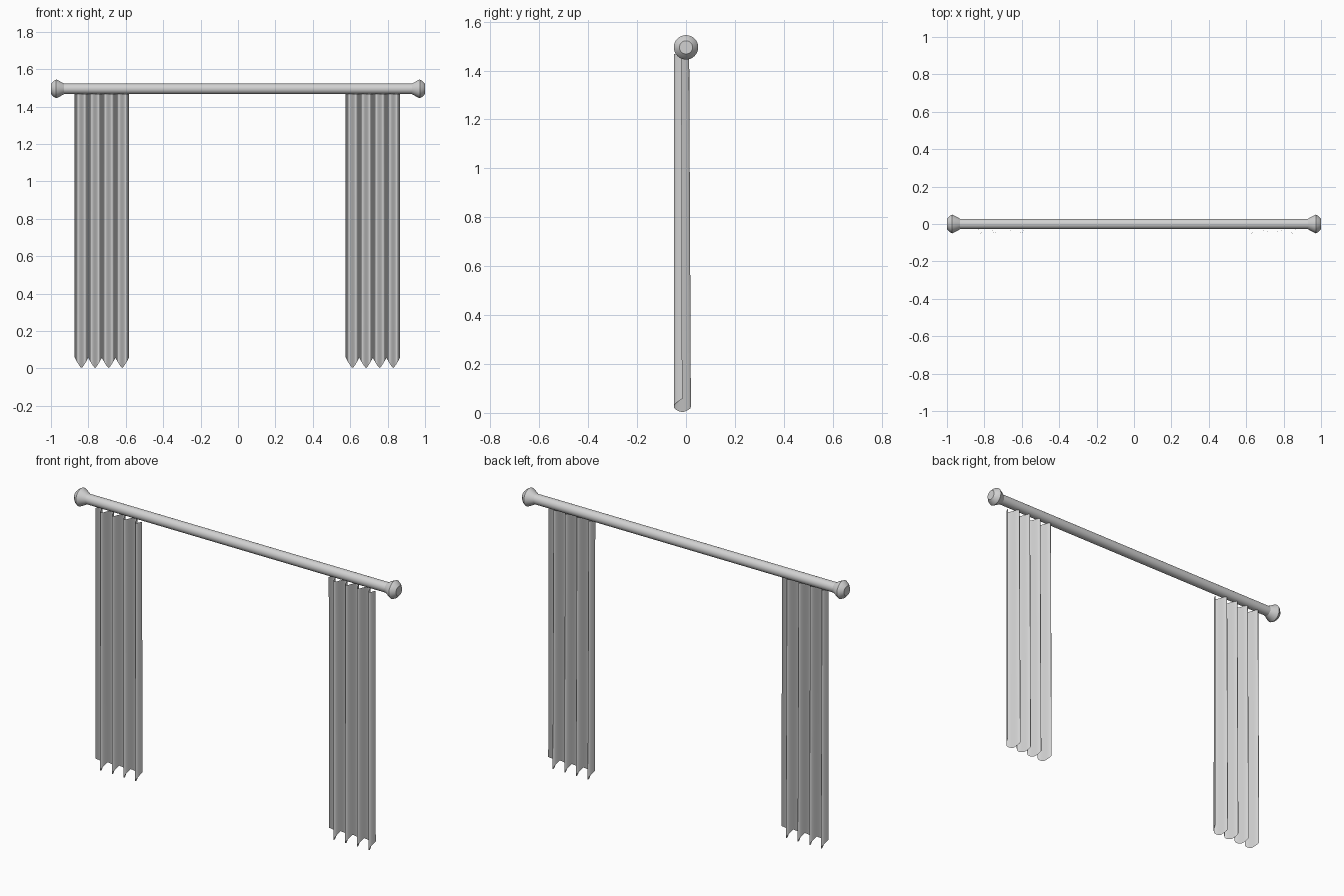
import bpy
import bmesh
import math
from mathutils import Vector

cube = bpy.data.objects.get("Cube")
if cube:
    bpy.data.objects.remove(cube)

grey = bpy.data.materials.new("light_grey")
grey.use_nodes = True
grey.diffuse_color = (0.64, 0.64, 0.64, 1)
grey.node_tree.nodes["Principled BSDF"].inputs["Base Color"].default_value = grey.diffuse_color

ROD_Z = 1.495
FOLDS, STEPS = 4, 16
PERIOD = 0.0725


def finish(bm, name, angle):
    mesh = bpy.data.meshes.new(name)
    bm.to_mesh(mesh)
    bm.free()
    obj = bpy.data.objects.new(name, mesh)
    bpy.context.collection.objects.link(obj)
    mesh.materials.append(grey)
    bpy.ops.object.select_all(action="DESELECT")
    obj.select_set(True)
    bpy.context.view_layer.objects.active = obj
    bpy.ops.object.shade_smooth_by_angle(angle=math.radians(angle))
    return obj


def lathe(name, profile):
    """Turn an (x, radius) profile about the rod's axis."""
    bm = bmesh.new()
    verts = [bm.verts.new((x, 0, ROD_Z + r)) for x, r in profile]
    edges = [bm.edges.new(pair) for pair in zip(verts, verts[1:])]
    bmesh.ops.spin(bm, geom=verts + edges, cent=Vector((0, 0, ROD_Z)),
                   axis=Vector((1, 0, 0)), angle=math.tau, steps=32)
    bmesh.ops.remove_doubles(bm, verts=bm.verts, dist=0.0001)
    bmesh.ops.recalc_face_normals(bm, faces=bm.faces)
    return finish(bm, name, 35)


def curtain(name, start_x):
    """Hang a pleated sheet whose hem dips once in every fold."""
    bm = bmesh.new()
    rows = ([], [])
    for i in range(FOLDS * STEPS + 1):
        u = i / STEPS
        wave = math.sin(math.tau * u)
        dip = abs(2 * (u % 1) - 1)
        x = start_x + u * PERIOD
        hem = 0.055 * dip ** 1.3
        rows[0].append(bm.verts.new((x, -0.015 + 0.035 * wave, hem + 0.003)))
        rows[1].append(bm.verts.new((x, -0.018 + 0.031 * wave, 1.467)))
    low, high = rows
    for i in range(FOLDS * STEPS):
        bm.faces.new((low[i], low[i + 1], high[i + 1], high[i]))
    return finish(bm, name, 60)


# Rod
lathe("curtain_rod", [(-0.95, 0.028), (0.95, 0.028)])

# Finials on both ends
for side, label in ((1, "left"), (-1, "right")):
    shape = [(1, 0), (1, 0.027), (0.985, 0.043), (0.972, 0.05),
             (0.96, 0.045), (0.93, 0.028)]
    lathe(label + "_finial", [(side * x, r) for x, r in shape])

# Pleated curtains
curtain("right_curtain", -0.873)
curtain("left_curtain", 0.576)
